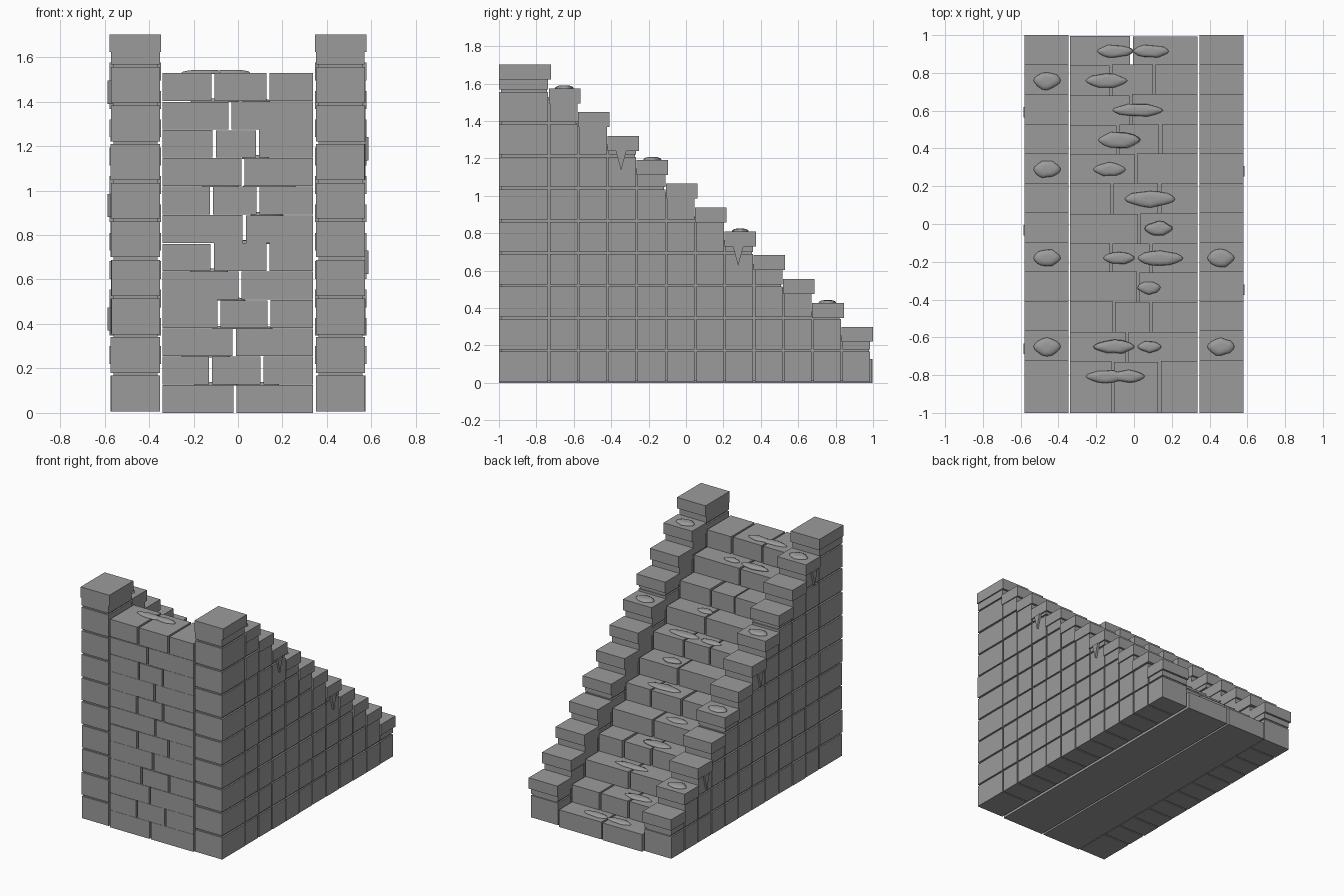
import bpy, bmesh, math, random
from mathutils import Matrix, Vector

if "Cube" in bpy.data.objects:
    bpy.data.objects.remove(bpy.data.objects["Cube"])

random.seed(4)
STEPS = 12
RISE = 0.1275          # height of one stair course
RUN = 0.1565           # depth of one tread
ROW = 0.1735           # height of one wall course
GAP = 0.006            # half of a mortar joint


def material(name, value):
    m = bpy.data.materials.new(name)
    m.diffuse_color = (value, value, value, 1)
    m.use_nodes = True
    m.node_tree.nodes["Principled BSDF"].inputs["Base Color"].default_value = m.diffuse_color
    return m


stone = material("grey stone", 0.33)


def finish(bm, name, smooth=False):
    bmesh.ops.recalc_face_normals(bm, faces=bm.faces)
    me = bpy.data.meshes.new(name)
    bm.to_mesh(me)
    bm.free()
    me.materials.append(stone)
    for p in me.polygons:
        p.use_smooth = smooth
    ob = bpy.data.objects.new(name, me)
    bpy.context.collection.objects.link(ob)
    return ob


def box(bm, x0, x1, y0, y1, z0, z1):
    x0, x1 = sorted((x0, x1))
    m = Matrix.Translation(((x0 + x1) / 2, (y0 + y1) / 2, (z0 + z1) / 2))
    m = m @ Matrix.Diagonal((x1 - x0, y1 - y0, z1 - z0, 1))
    bmesh.ops.create_cube(bm, size=1, matrix=m)


def front(i):
    """y of the nosing of step i; the last one runs on to the tall end."""
    return 1 - RUN * i if i < STEPS else -1.0


# Stair courses: long blocks split by open vertical joints
joints = [[-0.013], [-0.123, 0.108], [-0.017], [-0.085, 0.14], [0.009],
          [-0.116, 0.135], [0.028], [-0.12, 0.09], [0.022],
          [-0.107, 0.088], [-0.036], [-0.112, 0.135]]
for i, cuts in enumerate(joints):
    bm = bmesh.new()
    edges = [-0.347] + cuts + [0.344]
    for a, b in zip(edges, edges[1:]):
        drop = random.choice((0.001, 0.002, 0.005))
        inset = random.choice((0, 0.004, 0.008))
        box(bm, a + 0.007, b - 0.007, -1, front(i) - inset,
            i * RISE, (i + 1) * RISE - drop)
    finish(bm, f"stair_course_{i + 1}")

# Side walls: recessed core, coursed blocks and overhanging capstones
for side, label in ((-1, "left"), (1, "right")):
    core, blocks, caps = bmesh.new(), bmesh.new(), bmesh.new()
    for i in range(STEPS):
        top = 0.30 + RISE * i
        under = top - 0.08
        y1 = front(i) - 0.012
        y0 = front(i + 1) - (0.012 if i < STEPS - 1 else 0)
        box(core, side * 0.362, side * 0.56, y0 - (0.01 if i < 11 else -0.01),
            y1 - 0.01, 0.012, under + 0.02)
        z = 0
        while z < under - 0.02:
            out = 0.571 + random.uniform(-0.002, 0.002)
            box(blocks, side * 0.351, side * out, y0 + (GAP if i < 11 else 0),
                y1 - GAP / 2, z + GAP, min(z + ROW - GAP, under + 0.01))
            z += ROW
        box(caps, side * 0.346, side * 0.579, y0, front(i), under, top)
    finish(core, f"{label}_wall_core")
    finish(blocks, f"{label}_wall_blocks")
    finish(caps, f"{label}_capstones")


# Flat, pointed moss patches lying on treads and capstones
def moss(bm, x, y, z, rx, ry, h=0.013):
    n = 16
    wob = [random.uniform(0.85, 1.1) for _ in range(n)]
    rings = []
    for scale, height in ((1.0, -0.004), (0.88, 0.45 * h), (0.62, 0.9 * h), (0.3, h)):
        ring = []
        for k in range(n):
            t = 2 * math.pi * k / n
            s = math.sin(t)
            ring.append(bm.verts.new((x + rx * scale * math.cos(t),
                                      y + ry * scale * s * abs(s) ** 0.3 * wob[k],
                                      z + height)))
        rings.append(ring)
    for lo, hi in zip(rings, rings[1:]):
        for k in range(n):
            j = (k + 1) % n
            bm.faces.new((lo[k], lo[j], hi[j], hi[k]))
    bm.faces.new(rings[-1])
    bm.faces.new(rings[0][::-1])


# (step, x, half length, half width)
tread_moss = [(0, -0.10, 0.10, 0.036), (0, 0.09, 0.10, 0.036),
              (1, -0.145, 0.115, 0.038), (2, 0.02, 0.14, 0.036),
              (3, -0.08, 0.115, 0.045), (4, -0.13, 0.09, 0.037),
              (5, 0.085, 0.14, 0.046), (6, 0.13, 0.075, 0.037),
              (7, -0.08, 0.087, 0.034), (7, 0.14, 0.125, 0.042),
              (8, 0.08, 0.063, 0.038), (10, -0.105, 0.112, 0.038),
              (10, 0.082, 0.065, 0.032), (11, -0.15, 0.11, 0.036),
              (11, -0.03, 0.09, 0.034)]
bm = bmesh.new()
for i, x, rx, ry in tread_moss:
    moss(bm, x, front(i) - 0.085, (i + 1) * RISE - 0.001, rx, ry)
finish(bm, "tread_moss", True)

bm = bmesh.new()
for side, rows in ((-1, (1, 4, 7, 10)), (1, (7, 10))):
    for i in rows:
        moss(bm, side * 0.46, front(i) - 0.084, 0.30 + RISE * i, 0.075, 0.05, 0.015)
finish(bm, "capstone_moss", True)

# Pointed moss drips hanging below the capstones on the outer faces
bm = bmesh.new()
for side, rows in ((-1, (2, 6, 10)), (1, (4, 8))):
    for i in rows:
        y, z = front(i) - 0.095, 0.22 + RISE * i
        tri = [(y - 0.028, z), (y + 0.028, z), (y, z - 0.105)]
        inner = [bm.verts.new((side * 0.565, a, b)) for a, b in tri]
        outer = [bm.verts.new((side * 0.586, a, b)) for a, b in tri]
        bm.faces.new(inner)
        bm.faces.new(outer[::-1])
        for k in range(3):
            j = (k + 1) % 3
            bm.faces.new((inner[k], inner[j], outer[j], outer[k]))
finish(bm, "hanging_moss")
